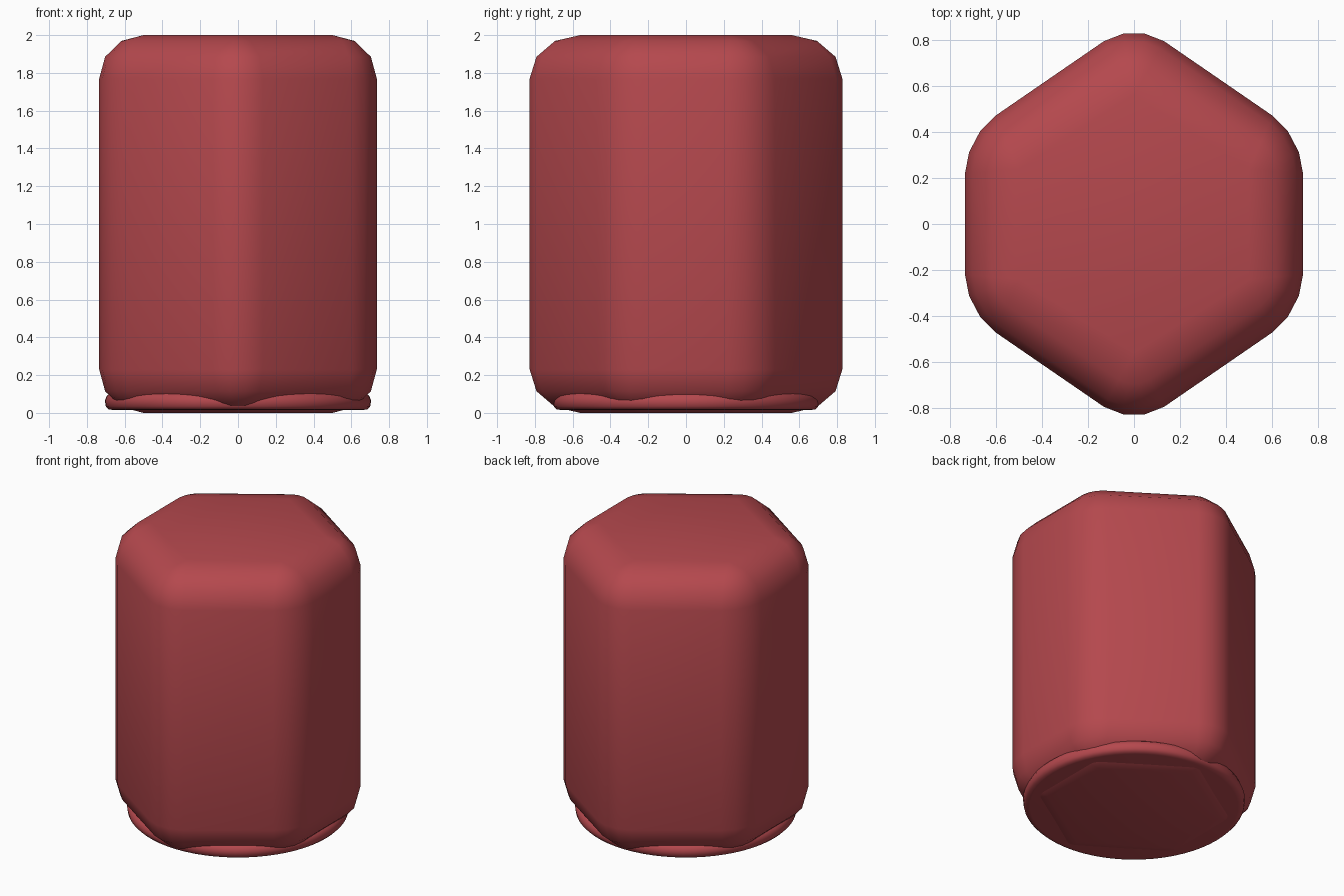
import bpy, bmesh
from math import sin, cos, pi, radians
from mathutils import Vector

if "Cube" in bpy.data.objects:
    bpy.data.objects.remove(bpy.data.objects["Cube"])

red = bpy.data.materials.new("red")
red.diffuse_color = (0.46, 0.065, 0.075, 1)
red.use_nodes = True
red.node_tree.nodes["Principled BSDF"].inputs["Base Color"].default_value = red.diffuse_color


def loft(name, rings):
    """Skin a closed stack of equal-length rings, capping both ends."""
    bm = bmesh.new()
    loops = [[bm.verts.new(p) for p in r] for r in rings]
    n = len(loops[0])
    for a, b in zip(loops, loops[1:]):
        for i in range(n):
            j = (i + 1) % n
            bm.faces.new((a[i], a[j], b[j], b[i]))
    bm.faces.new(loops[0][::-1])
    bm.faces.new(loops[-1])
    bmesh.ops.remove_doubles(bm, verts=bm.verts, dist=1e-4)
    bmesh.ops.recalc_face_normals(bm, faces=bm.faces)
    me = bpy.data.meshes.new(name)
    bm.to_mesh(me)
    bm.free()
    ob = bpy.data.objects.new(name, me)
    bpy.context.collection.objects.link(ob)
    me.materials.append(red)
    bpy.ops.object.select_all(action='DESELECT')
    ob.select_set(True)
    bpy.context.view_layer.objects.active = ob
    bpy.ops.object.shade_smooth_by_angle(angle=radians(45))
    return ob


# Hexagonal body: rounded upright edges, rounded top and bottom rims
def hexagon(x, y_side, y_tip):
    return [Vector(p) for p in ((x, -y_side), (x, y_side), (0, y_tip),
                                (-x, y_side), (-x, -y_side), (0, -y_tip))]


outer = hexagon(0.735, 0.38, 0.885)
inner = hexagon(0.5, 0.24, 0.56)
full, flat = [], []
for i, c in enumerate(outer):
    a = c + (outer[i - 1] - c).normalized() * 0.16
    b = c + (outer[(i + 1) % 6] - c).normalized() * 0.16
    for k in range(4):
        t = k / 3 * pi / 2
        full.append(c + (a - c) * (1 - sin(t)) + (b - c) * (1 - cos(t)))
        flat.append(inner[i])


def body_ring(k, top):
    t = k * pi / 6
    z = 0.23 * (1 - sin(t))
    z = 2 - z if top else z
    return [(*p.lerp(q, 1 - cos(t)), z) for p, q in zip(full, flat)]


loft("hexagonal_body", [body_ring(k, False) for k in (3, 2, 1, 0)]
     + [body_ring(k, True) for k in (0, 1, 2, 3)])

# Round foot disc with a rounded rim
profile = [(0.66, 0.015), (0.685, 0.019), (0.7, 0.035), (0.705, 0.065),
           (0.695, 0.09), (0.675, 0.106), (0.64, 0.115)]
loft("foot_disc", [[(r * cos(i * pi / 32), r * sin(i * pi / 32), z)
                    for i in range(64)] for r, z in profile])
